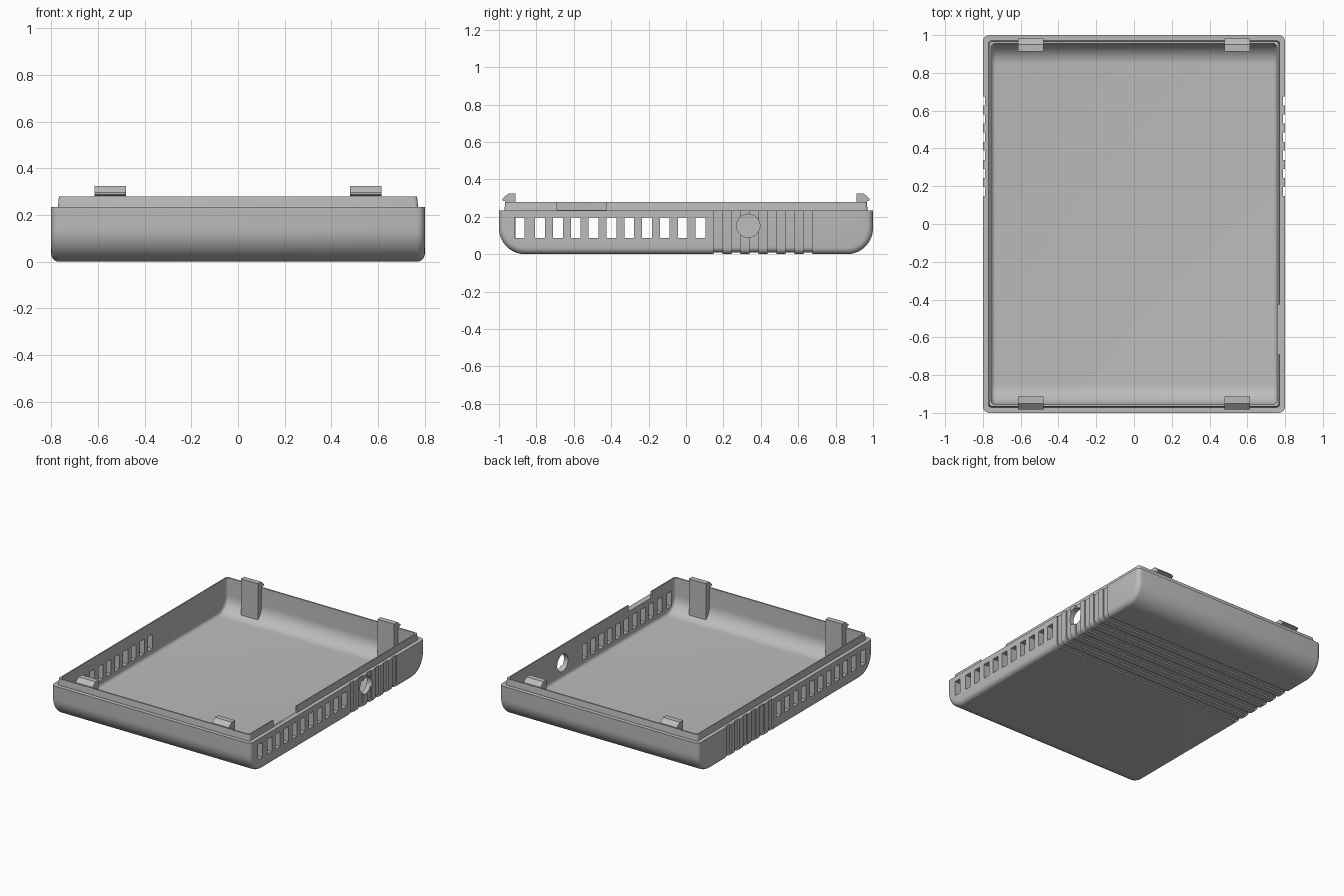
import bpy
import bmesh
import math
from mathutils import Matrix

if "Cube" in bpy.data.objects:
    bpy.data.objects.remove(bpy.data.objects["Cube"], do_unlink=True)

grey = bpy.data.materials.new("plain_grey")
grey.use_nodes = True
grey.diffuse_color = (0.5, 0.5, 0.5, 1)
grey.node_tree.nodes["Principled BSDF"].inputs["Base Color"].default_value = (0.5, 0.5, 0.5, 1)


def finish(name, bm):
    bmesh.ops.recalc_face_normals(bm, faces=bm.faces[:])
    mesh = bpy.data.meshes.new(name)
    bm.to_mesh(mesh)
    bm.free()
    mesh.materials.append(grey)
    obj = bpy.data.objects.new(name, mesh)
    bpy.context.collection.objects.link(obj)
    return obj


def add_box(bm, x0, x1, y0, y1, z0, z1):
    size = Matrix.Diagonal((x1 - x0, y1 - y0, z1 - z0, 1))
    place = Matrix.Translation(((x0 + x1) / 2, (y0 + y1) / 2, (z0 + z1) / 2))
    return bmesh.ops.create_cube(bm, size=1, matrix=place @ size)["verts"]


def add_prism(bm, points, axis, start, end):
    """Extrude a 2D outline along the x or y axis."""
    def place(u, v, w):
        return (w, u, v) if axis == "x" else (u, w, v)
    rings = [[bm.verts.new(place(u, v, w)) for u, v in points] for w in (start, end)]
    bm.faces.new(rings[0])
    bm.faces.new(rings[1][::-1])
    n = len(points)
    for i in range(n):
        j = (i + 1) % n
        bm.faces.new((rings[0][i], rings[0][j], rings[1][j], rings[1][i]))


def tray_solid(name, hx, hy, z0, z1, sweep, fillet):
    """Block with large front and back bottom rounds and small side fillets."""
    bm = bmesh.new()
    add_box(bm, -hx, hx, -hy, hy, z0, z1)
    low = [e for e in bm.edges if all(abs(v.co.z - z0) < 1e-4 for v in e.verts)
           and abs(e.verts[0].co.y - e.verts[1].co.y) < 1e-4]
    bmesh.ops.bevel(bm, geom=low, offset=sweep, segments=14, profile=0.5, affect="EDGES")
    ends = [e for e in bm.edges
            if all(abs(abs(v.co.x) - hx) < 1e-4 for v in e.verts)
            and e.verts[0].co.x * e.verts[1].co.x > 0
            and not all(abs(v.co.z - z1) < 1e-4 for v in e.verts)]
    bmesh.ops.bevel(bm, geom=ends, offset=fillet, segments=5, profile=0.5, affect="EDGES")
    return finish(name, bm)


def combine(target, other, operation):
    mod = target.modifiers.new(operation.lower(), "BOOLEAN")
    mod.operation = operation
    mod.solver = "EXACT"
    mod.object = other
    bpy.context.view_layer.update()
    graph = bpy.context.evaluated_depsgraph_get()
    result = bpy.data.meshes.new_from_object(target.evaluated_get(graph))
    target.modifiers.clear()
    target.data = result
    bpy.data.objects.remove(other, do_unlink=True)


# Outer tray
tray = tray_solid("tray_shell", 0.8, 1.0, 0, 0.235, 0.14, 0.035)

# Raised, slightly tapered lip
bm = bmesh.new()
for v in add_box(bm, -0.778, 0.778, -0.978, 0.978, 0.16, 0.28):
    if v.co.z > 0.2:
        v.co.x *= 0.985
        v.co.y *= 0.988
uprights = [e for e in bm.edges if abs(e.verts[0].co.z - e.verts[1].co.z) > 0.05]
bmesh.ops.bevel(bm, geom=uprights, offset=0.015, segments=4, profile=0.5, affect="EDGES")
combine(tray, finish("lip", bm), "UNION")

# Hollow interior
combine(tray, tray_solid("cavity", 0.757, 0.956, 0.04, 0.4, 0.11, 0.025), "DIFFERENCE")

# Grip grooves wrapping the sides and the underside
hx, floor, r = 0.79, 0.01, 0.03
arc = [(hx - r + r * math.sin(a), floor + r - r * math.cos(a))
       for a in [i * math.pi / 12 for i in range(7)]]
inner = [(-hx, 0.3)] + [(-x, z) for x, z in reversed(arc)] + arc + [(hx, 0.3)]
outline = inner + [(0.9, 0.3), (0.9, -0.1), (-0.9, -0.1), (-0.9, 0.3)]
bm = bmesh.new()
for i in range(6):
    y = 0.147 + i * 0.096
    add_prism(bm, outline, "y", y, y + 0.049)
combine(tray, finish("groove_cutter", bm), "DIFFERENCE")

# Vent slots through both side walls, and the notch in the left lip
bm = bmesh.new()
for y in [-0.89] + [-0.78 + i * 0.0953 for i in range(10)]:
    add_box(bm, -1, 1, y - 0.026, y + 0.026, 0.087, 0.195)
add_box(bm, 0.7, 0.9, -0.69, -0.425, 0.236, 0.4)
combine(tray, finish("slot_cutter", bm), "DIFFERENCE")

# Round port in the left wall
bm = bmesh.new()
bmesh.ops.create_cone(bm, cap_ends=True, segments=40, radius1=0.062, radius2=0.062, depth=0.2,
                      matrix=Matrix.Translation((0.78, 0.333, 0.152)) @ Matrix.Rotation(math.pi / 2, 4, "Y"))
combine(tray, finish("port_cutter", bm), "DIFFERENCE")

bpy.context.view_layer.objects.active = tray
tray.select_set(True)
bpy.ops.object.shade_smooth_by_angle(angle=math.radians(30))

# Snap clips standing inside the front and back walls
hook = [(0.912, 0.03), (0.912, 0.325), (0.95, 0.325), (0.982, 0.297),
        (0.982, 0.288), (0.962, 0.281), (0.962, 0.1), (0.93, 0.03)]
for end, sy in (("front", -1), ("back", 1)):
    for side, x0, x1 in (("left", 0.48, 0.615), ("right", -0.615, -0.48)):
        bm = bmesh.new()
        add_prism(bm, [(y * sy, z) for y, z in hook], "x", x0, x1)
        finish(f"{end}_{side}_clip", bm)
